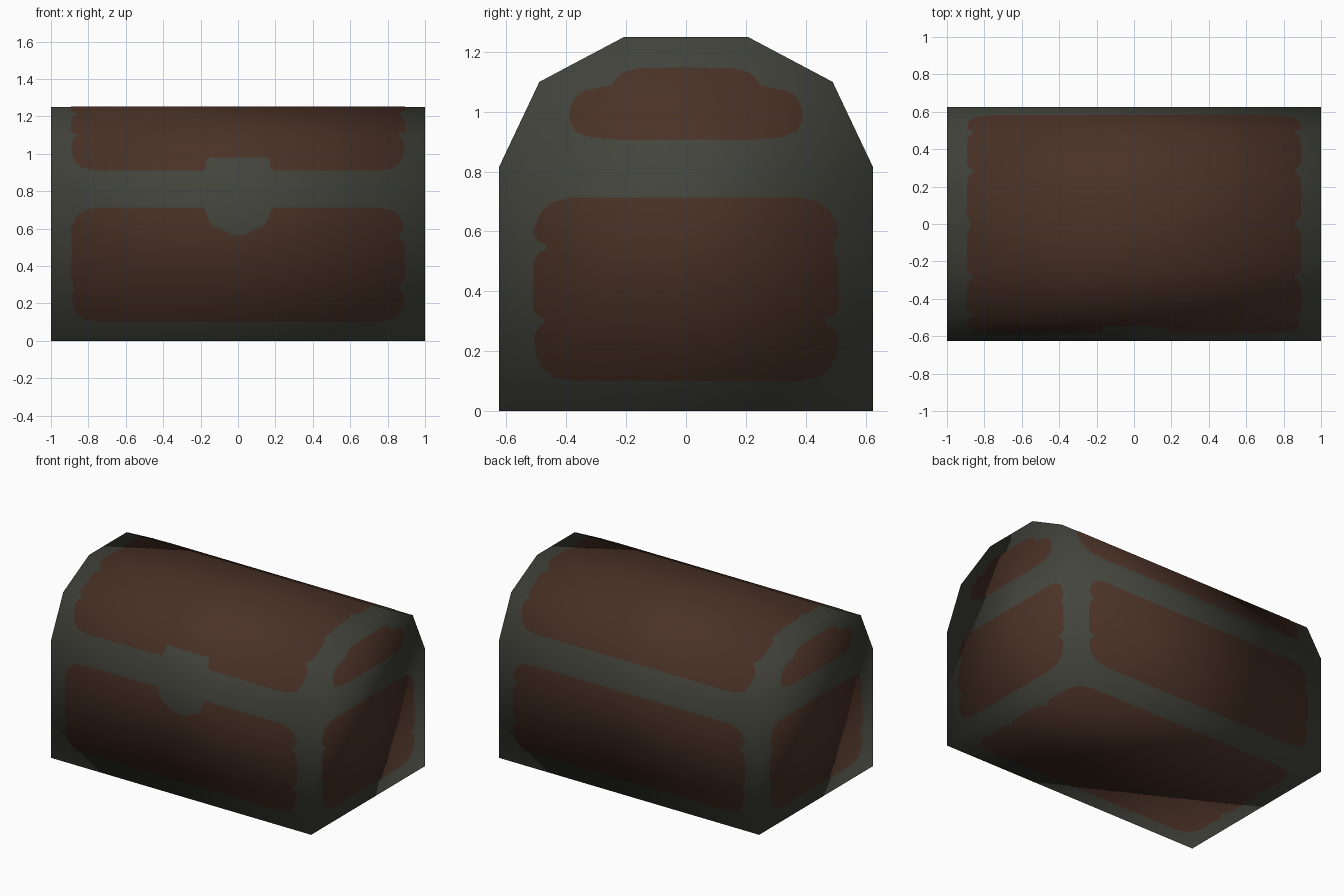
import bpy, bmesh
from mathutils import Vector
from mathutils.interpolate import poly_3d_calc

if "Cube" in bpy.data.objects:
    bpy.data.objects.remove(bpy.data.objects["Cube"])

LIFT = 0.002


def material(name, rgb):
    m = bpy.data.materials.new(name)
    m.diffuse_color = (*rgb, 1)
    m.use_nodes = True
    m.node_tree.nodes["Principled BSDF"].inputs["Base Color"].default_value = m.diffuse_color
    return m


iron = material("dark iron", (0.056, 0.058, 0.045))
wood = material("brown wood", (0.069, 0.032, 0.020))


def add_object(name, bm, mat):
    me = bpy.data.meshes.new(name)
    bm.to_mesh(me)
    me.materials.append(mat)
    for p in me.polygons:
        p.use_smooth = True
    ob = bpy.data.objects.new(name, me)
    bpy.context.collection.objects.link(ob)
    return ob


# Chest body: barrel-topped section run along x, softly shaded all round
half = [(0.625, 0), (0.625, 0.815), (0.49, 1.10), (0.207, 1.25)]
section = half + [(-y, z) for y, z in reversed(half)]
hull = bmesh.new()
rings = [[hull.verts.new((x, y, z)) for y, z in section] for x in (-1, 1)]
n = len(section)
for i in range(n):
    j = (i + 1) % n
    hull.faces.new((rings[0][i], rings[1][i], rings[1][j], rings[0][j]))
hull.faces.new(rings[0])
hull.faces.new(rings[1])
bmesh.ops.recalc_face_normals(hull, faces=hull.faces)
hull.normal_update()
add_object("chest_iron_body", hull, iron)


def body_normal(p, direction):
    """Soft body shading at a point, so the planks blend into the body."""
    f = max(hull.faces, key=lambda f: f.normal.dot(direction)
            - 10 * abs((p - f.verts[0].co).dot(f.normal)))
    q = p - f.normal * (p - f.verts[0].co).dot(f.normal)
    weights = poly_3d_calc([v.co for v in f.verts], q)
    return sum((v.normal * w for v, w in zip(f.verts, weights)), Vector()).normalized()


def planks(w, s0, s1, nicks, bottom=(), top=(), nick=0.035):
    """Right-hand outline of a plank panel with rounded corners and nicked joints."""
    pts = list(bottom) or [(0, s0)]
    pts += [(w - 0.14, s0), (w - 0.07, s0 + 0.013), (w - 0.03, s0 + 0.045), (w - 0.01, s0 + 0.09)]
    for c in nicks:
        pts += [(w - 0.004, c - 0.045), (w - 0.018, c - 0.02), (w - nick, c - 0.008),
                (w - nick, c + 0.008), (w - 0.018, c + 0.02), (w, c + 0.045)]
    pts += [(w - 0.01, s1 - 0.09), (w - 0.03, s1 - 0.045), (w - 0.07, s1 - 0.013), (w - 0.14, s1)]
    return pts + (list(top) or [(0, s1)])


def panel(name, right, place, creases=()):
    """Mirror the outline, cut it at creases and a grid, then place it on the body."""
    left = [(-u, s) for u, s in reversed(right) if u > 0]
    bm = bmesh.new()
    face = bm.faces.new([bm.verts.new((u, s, 0)) for u, s in right + left])
    bmesh.ops.triangulate(bm, faces=[face])
    cuts = [((0, s, 0), (0, 1, 0)) for s in creases]
    cuts += [((0, i * 0.2, 0), (0, 1, 0)) for i in range(-3, 9)]
    cuts += [((i * 0.2, 0, 0), (1, 0, 0)) for i in range(-4, 5)]
    for co, no in cuts:
        bmesh.ops.bisect_plane(bm, geom=bm.verts[:] + bm.edges[:] + bm.faces[:],
                               dist=1e-5, plane_co=co, plane_no=no)
    for v in bm.verts:
        v.co = place(v.co.x, v.co.y)
    bm.normal_update()
    normals = [body_normal(v.co, v.normal) for v in bm.verts]
    ob = add_object(name, bm, wood)
    ob.data.normals_split_custom_set_from_vertices(normals)
    bm.free()


# Lid path from front to back, lifted just off the body
arc = [Vector(p) for p in reversed(section[1:-1])]
lengths = [0]
for a, b in zip(arc, arc[1:]):
    lengths.append(lengths[-1] + (b - a).length)
lifted = [p + LIFT * 1.1 * (p - Vector((0, 0.55))).normalized() for p in arc]


def on_lid(u, s):
    i = max(k for k in range(len(arc) - 1) if s >= lengths[k] - 1e-6)
    t = (s - lengths[i]) / (lengths[i + 1] - lengths[i])
    p = lifted[i].lerp(lifted[i + 1], t)
    return Vector((u, p.x, p.y))


# Lid planks, notched at the front for the latch
total = lengths[-1]
latch_top = [(0, 0.181), (0.155, 0.181), (0.168, 0.165), (0.17, 0.13), (0.185, 0.106)]
panel("lid_planks",
      planks(0.895, 0.104, total - 0.104,
             [lengths[1], 0.55, total / 2, total - 0.55, total - lengths[1]], latch_top),
      on_lid, lengths[1:-1])

# Front and back planks; the front one is cut away under the latch
joints = [0.29, 0.56]
latch_low = [(0.185, 0.712), (0.17, 0.69), (0.165, 0.66), (0.14, 0.62), (0.08, 0.59),
             (0.03, 0.568), (0, 0.565)]
panel("front_planks", planks(0.893, 0.102, 0.712, joints, top=latch_low),
      lambda u, s: Vector((u, -0.625 - LIFT, s)))
panel("back_planks", planks(0.893, 0.102, 0.712, joints),
      lambda u, s: Vector((-u, 0.625 + LIFT, s)))

# Base planks
panel("base_planks", planks(0.89, -0.51, 0.51, [-0.17, 0.17]),
      lambda u, s: Vector((u, -s, -LIFT)))

# End planks: wide lower panel and stepped lid panel on each end
stepped = [(0, 0.908), (0.2, 0.905), (0.32, 0.915), (0.37, 0.935), (0.39, 0.97), (0.388, 1.01),
           (0.37, 1.05), (0.34, 1.07), (0.25, 1.088), (0.235, 1.11), (0.21, 1.132),
           (0.16, 1.145), (0, 1.149)]
for label, d in (("right", 1), ("left", -1)):
    def on_end(u, s, d=d):
        return Vector((d * (1 + LIFT), d * u, s))
    panel(label + "_end_planks", planks(0.512, 0.1, 0.714, [0.297, 0.548], nick=0.045), on_end)
    panel(label + "_lid_end_planks", stepped, on_end)

hull.free()
